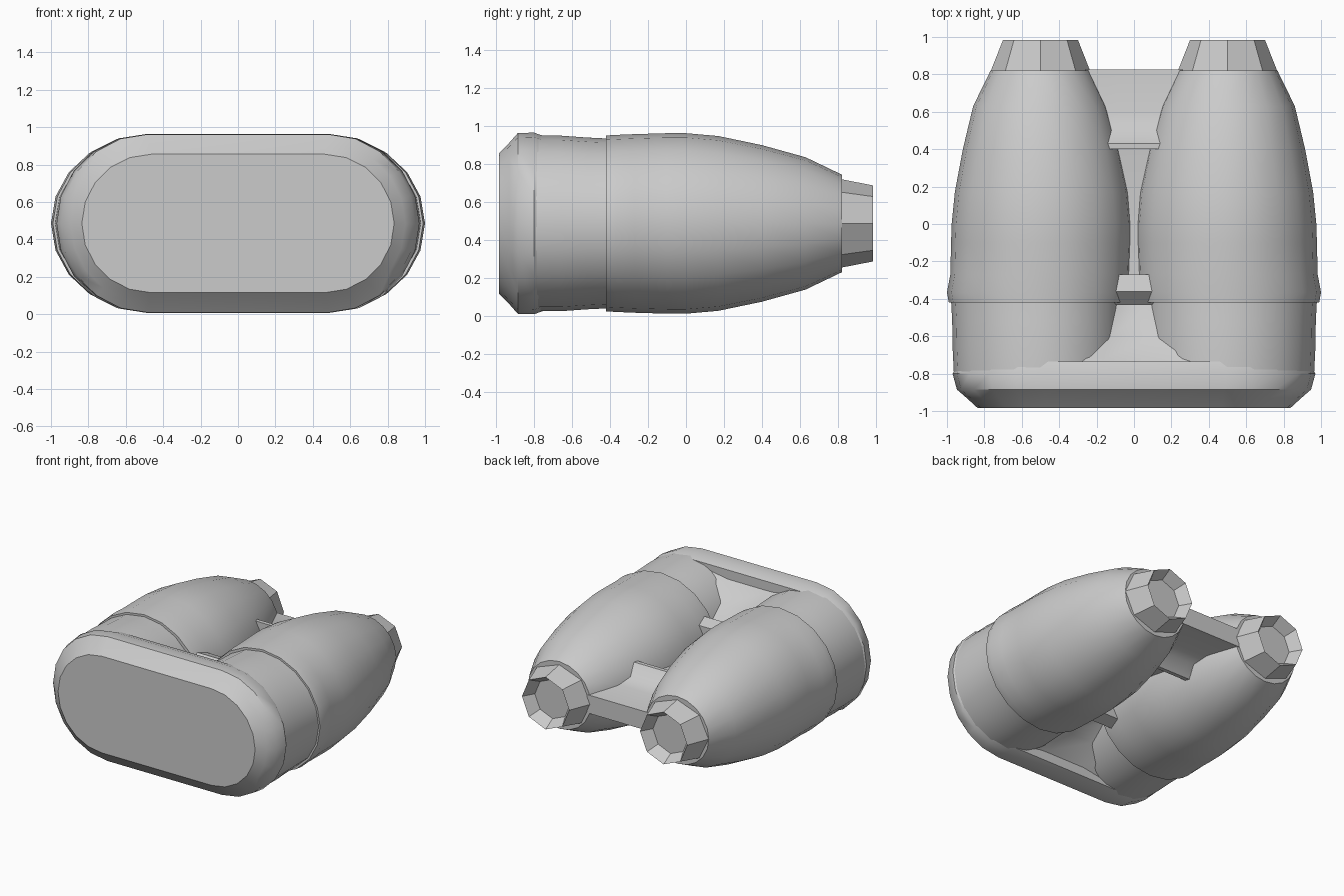
import bpy, bmesh, math

if "Cube" in bpy.data.objects:
    bpy.data.objects.remove(bpy.data.objects["Cube"])

ZC = 0.485  # height of the pod axis


def loft(name, rings, smooth=True, angle=32):
    """Skin a list of equal-length rings running from front to back, capped at both ends."""
    bm = bmesh.new()
    vr = [[bm.verts.new(p) for p in r] for r in rings]
    n = len(vr[0])
    for a, b in zip(vr, vr[1:]):
        for i in range(n):
            j = (i + 1) % n
            bm.faces.new((a[i], a[j], b[j], b[i]))
    bm.faces.new(vr[0])
    bm.faces.new(vr[-1])
    bmesh.ops.recalc_face_normals(bm, faces=bm.faces)
    me = bpy.data.meshes.new(name)
    bm.to_mesh(me)
    bm.free()
    ob = bpy.data.objects.new(name, me)
    bpy.context.collection.objects.link(ob)
    if smooth:
        bpy.ops.object.select_all(action='DESELECT')
        bpy.context.view_layer.objects.active = ob
        ob.select_set(True)
        bpy.ops.object.shade_smooth_by_angle(angle=math.radians(angle))
    return ob


def oval(side, y, outer, rz, n, inner=None):
    """Ring around one barrel axis; the inner flank may be wider than the outer one."""
    inner = outer if inner is None else inner
    pts = []
    for i in range(n):
        s, c = math.sin(2 * math.pi * i / n), math.cos(2 * math.pi * i / n)
        pts.append((side * (.5 + s * (outer if s > 0 else inner)), y, ZC + rz * c))
    return pts


def stadium(y, c, rx, rz, n=10):
    pts = []
    for side in (1, -1):
        for i in range(n + 1):
            a = math.pi * i / n
            pts.append((side * (c + rx * math.sin(a)), y, ZC + side * rz * math.cos(a)))
    return pts


def web(y, w, h, flat=1):
    """Eight-sided bridge section between the two barrels."""
    return [(x, y, ZC + z) for x, z in
            ((-w, h), (-w * .4, h * flat), (w * .4, h * flat), (w, h),
             (w, -h), (w * .4, -h * flat), (-w * .4, -h * flat), (-w, -h))]


# Barrels: y, outer half width, half height, inner half width (meets the twin at x = 0)
barrel = [(-.42, .490, .463, .48), (-.365, .500, .466, .49), (-.27, .482, .470, .49),
          (-.10, .478, .475, .495), (.0, .475, .475, .495), (.17, .458, .460, .48),
          (.40, .415, .412, .43), (.63, .360, .348, .36), (.82, .267, .257, .267)]
# Sleeves: slightly slimmer necks joining barrels and collar
sleeve = [(-.82, .462, .462, .45), (-.66, .470, .462, .45), (-.52, .472, .452, .45),
          (-.37, .480, .445, .45)]
# Nozzles with a recessed throat
nozzle = [(.80, .268, .235), (.82, .265, .232), (.985, .2, .2), (.90, .15, .15)]

for side, label in ((-1, "left"), (1, "right")):
    loft(label + "_barrel", [oval(side, y, o, rz, 20, i) for y, o, rz, i in barrel])
    loft(label + "_sleeve", [oval(side, y, o, rz, 20, i) for y, o, rz, i in sleeve])
    loft(label + "_nozzle", [oval(side, y, o, rz, 8) for y, o, rz in nozzle], smooth=False)

# Rounded front collar with flat face
loft("front_collar", [stadium(y, c, rx, rz) for y, c, rx, rz in
     ((-.985, .465, .370, .370), (-.93, .475, .420, .425), (-.885, .485, .462, .476),
      (-.80, .49, .480, .478), (-.735, .46, .475, .455))], angle=40)

# Saddle sinking from the collar into the valley between the barrels
loft("front_saddle", [web(y, w, h, f) for y, w, h, f in
     ((-.78, .42, .44, .98), (-.72, .40, .41, .90), (-.60, .32, .34, .75),
      (-.45, .22, .26, .7), (-.36, .15, .2, .7))], angle=40)

# Keel closing the narrow seam between the barrels
loft("centre_seam", [web(y, w, h) for y, w, h in
     ((-.40, .04, .12), (.15, .04, .09), (.42, .09, .10))])

# Small ridged block in the valley
loft("valley_block", [web(y, w, h) for y, w, h in
     ((-.43, .13, .19), (-.36, .12, .26), (-.27, .10, .23))], smooth=False)

# Plate tying the barrels together, with a raised lip, thinning to the rear edge
loft("rear_web", [web(y, w, h) for y, w, h in
     ((.40, .14, .20), (.43, .14, .20), (.50, .18, .12), (.60, .21, .09),
      (.825, .26, .07))], angle=40)
